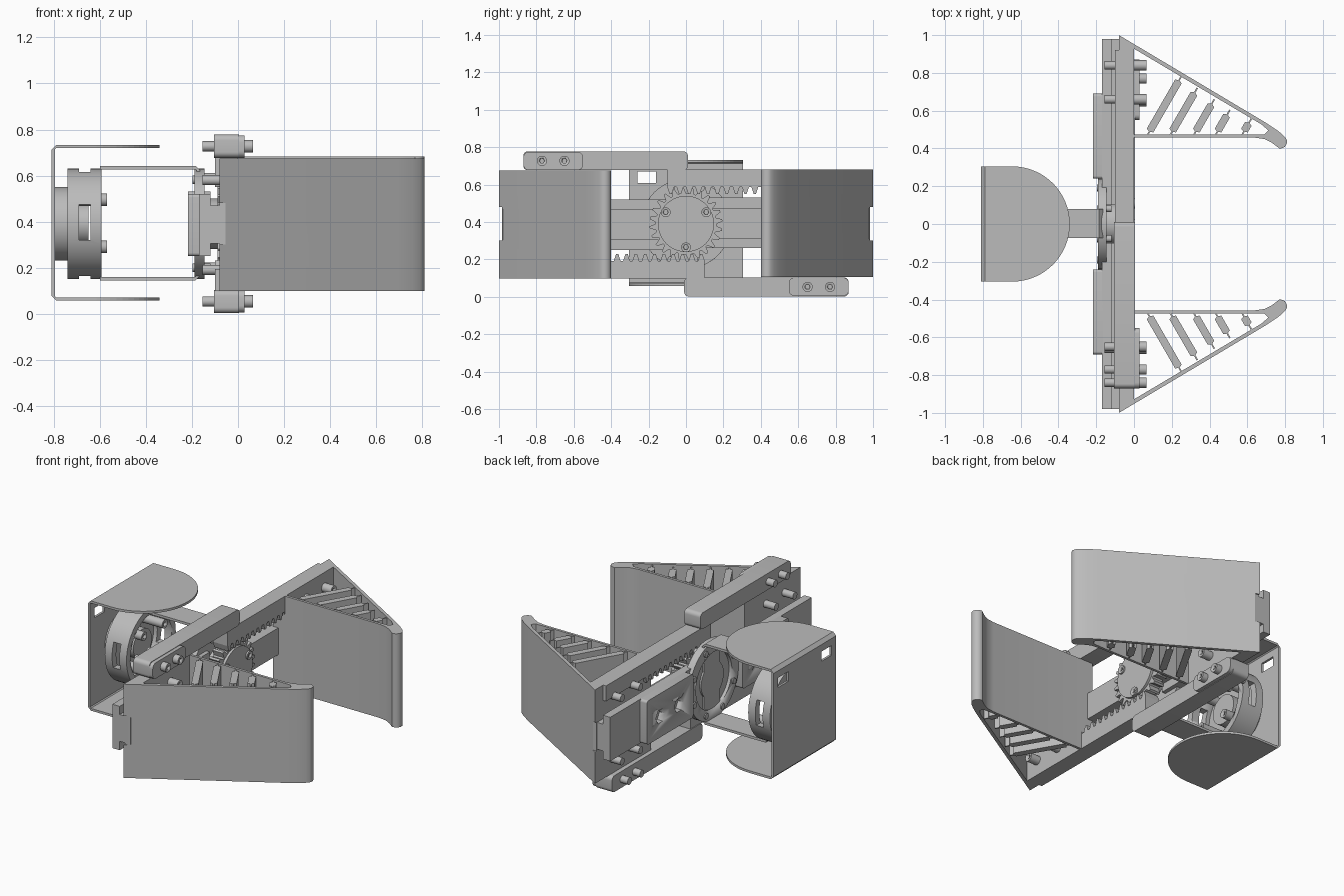
import bpy, bmesh, math
from mathutils import Matrix, Vector

cube = bpy.data.objects.get("Cube")
if cube:
    bpy.data.objects.remove(cube, do_unlink=True)

grey = bpy.data.materials.new("plain grey")
grey.use_nodes = True
grey.diffuse_color = (0.5, 0.5, 0.5, 1)
grey.node_tree.nodes["Principled BSDF"].inputs["Base Color"].default_value = (0.5, 0.5, 0.5, 1)

MID = 0.39  # height of the gear axis


def prism(name, pts, axis, lo, hi, smooth=True):
    """Extrude a 2D outline along x (pts = y,z), y (pts = x,z) or z (pts = x,y)."""
    place = {"x": lambda p: (lo, p[0], p[1]), "y": lambda p: (p[0], lo, p[1]),
             "z": lambda p: (p[0], p[1], lo)}[axis]
    bm = bmesh.new()
    face = bm.faces.new([bm.verts.new(place(p)) for p in pts])
    step = Vector([hi - lo if axis == a else 0 for a in "xyz"])
    new = bmesh.ops.extrude_face_region(bm, geom=[face])["geom"]
    bmesh.ops.translate(bm, verts=[v for v in new if isinstance(v, bmesh.types.BMVert)], vec=step)
    bmesh.ops.recalc_face_normals(bm, faces=bm.faces)
    mesh = bpy.data.meshes.new(name)
    bm.to_mesh(mesh)
    bm.free()
    mesh.materials.append(grey)
    ob = bpy.data.objects.new(name, mesh)
    bpy.context.collection.objects.link(ob)
    if smooth:
        activate(ob)
        bpy.ops.object.shade_smooth_by_angle(angle=math.radians(35))
    return ob


def activate(ob):
    bpy.ops.object.select_all(action="DESELECT")
    ob.select_set(True)
    bpy.context.view_layer.objects.active = ob


def box(name, x, y, z):
    return prism(name, rect(y, z), "x", x[0], x[1], False)


def rect(a, b, r=0):
    if not r:
        return [(a[0], b[0]), (a[1], b[0]), (a[1], b[1]), (a[0], b[1])]
    corners = [(a[1] - r, b[1] - r), (a[0] + r, b[1] - r), (a[0] + r, b[0] + r), (a[1] - r, b[0] + r)]
    return [p for i, c in enumerate(corners) for p in arc(c, r, i * 90, i * 90 + 90, 6)]


def arc(c, r, a0, a1, n):
    angles = [math.radians(a0 + (a1 - a0) * i / n) for i in range(n + 1)]
    return [(c[0] + r * math.cos(a), c[1] + r * math.sin(a)) for a in angles]


def disc(name, y, z, r, x0, x1, n=48):
    return prism(name, arc((y, z), r, 0, 360, n)[:-1], "x", x0, x1)


def cut(ob, *cutters):
    for c in cutters:
        mod = ob.modifiers.new("cut", "BOOLEAN")
        mod.operation, mod.solver, mod.object = "DIFFERENCE", "EXACT", c
        activate(ob)
        bpy.ops.object.modifier_apply(modifier=mod.name)
        bpy.data.objects.remove(c, do_unlink=True)
    return ob


def screw(name, y, z, x0, x1, r=0.027):
    ob = disc(name, y, z, r, x0, x1, 20)
    return cut(ob, disc("socket", y, z, r * 0.5, x1 - 0.02, x1 + 0.02, 6))


# ---- One jaw; the other is the same turned half round the gear axis ----
jaw = []

# Flexible finger: hollow wedge with a hooked tip
tip = arc((0.775, 0.435), 0.035, 30, -100, 8)
outline = [(-0.08, 1), (0.7, 0.535), (0.76, 0.495), (0.79, 0.47)] + tip + \
          [(0.73, 0.43), (0.69, 0.45), (0.64, 0.457), (-0.08, 0.457)]
finger = prism("finger", outline, "z", 0.105, 0.682)
hollow = [(0, 0.928), (0.68, 0.524), (0.71, 0.495), (0.69, 0.475), (0.64, 0.473), (0, 0.473)]
jaw.append(cut(finger, prism("hollow", hollow, "z", 0, 0.8, False),
               box("notch", (-0.1, -0.045), (0.985, 1.1), (0.3, 0.48))))

# Slanted ribs, each hung on thin flexures
for x, length in [(0.085, 0.3), (0.205, 0.225), (0.33, 0.155), (0.445, 0.09), (0.585, 0.04)]:
    d = Vector((0.5, 0.866))
    n = Vector((0.866, -0.5))
    a = Vector((x, 0.495))
    b = a + d * length
    for name, p, q, w in [("finger_rib", a, b, 0.02), ("rib_flexure", a - d * 0.03, b + d * 0.035, 0.004)]:
        c = n * w
        pts = [p - c, p - d * 0.008, p + c, q + c, q + d * 0.008, q - c]
        if w < 0.01:
            pts = [p - c, p + c, q + c, q - c]
        jaw.append(prism(name, pts, "z", 0.11, 0.677, False))

# Toothed rack along the top of this jaw
pitch = 0.05
teeth = []
y = -0.1
while y < 0.5:
    teeth += [(y, 0.587), (y + 0.012, 0.55), (y + 0.024, 0.55), (y + 0.036, 0.587)]
    y += pitch
rack = teeth + [(0.92, 0.587), (0.92, 0.682), (-0.1, 0.682)]
jaw.append(prism("rack", rack, "x", -0.1, 0, False))

# Guide bar along the bottom, with thicker mounting pad
jaw.append(prism("guide_bar", rect((-0.01, 0.87), (0.002, 0.103), 0.025), "x", -0.105, 0.005))
jaw.append(prism("guide_pad", rect((0.55, 0.87), (0.005, 0.103), 0.03), "x", 0, 0.028))

# Screws, front heads and rear ends
spots = [(0.65, 0.053), (0.77, 0.053), (0.66, 0.59), (0.84, 0.59), (0.66, 0.2), (0.84, 0.2)]
for y, z in spots:
    jaw.append(screw("jaw_screw", y, z, -0.02, 0.065))
    jaw.append(disc("screw_end", y, z, 0.022, -0.155, -0.07, 20))

# Rail, its flange and rear housing
jaw.append(box("rail_flange", (-0.17, -0.12), (0.1, 0.98), (0.26, 0.53)))
jaw.append(box("rail_ridge", (-0.13, -0.045), (0.1, 0.98), (0.31, 0.475)))
housing = prism("rail_housing", rect((0.24, 0.69), (0.26, 0.53), 0.015), "x", -0.218, -0.165)
jaw.append(cut(housing, *[disc("hex_hole", y, MID, 0.045, -0.3, -0.18, 6) for y in (0.38, 0.56)]))

turn = Matrix.Translation((0, 0, MID)) @ Matrix.Rotation(math.pi, 4, "X") @ Matrix.Translation((0, 0, -MID))
for ob in jaw:
    twin = ob.copy()
    ob.name, twin.name = "rear_" + ob.name, "front_" + ob.name
    twin.matrix_world = turn
    bpy.context.collection.objects.link(twin)

# ---- Drive gear ----
gear = []
count = 24
for i in range(count):
    for f, r in [(0, 0.163), (0.25, 0.195), (0.5, 0.195), (0.75, 0.163)]:
        a = 2 * math.pi * (i + f) / count
        gear.append((r * math.cos(a), MID + r * math.sin(a)))
prism("drive_gear", gear, "x", -0.09, -0.02, False)
disc("gear_cap", 0, MID, 0.15, -0.03, -0.005)
disc("gear_shaft", 0, MID, 0.11, -0.18, -0.05)
for a in (30, 150, 270):
    p = arc((0, MID), 0.125, a, a, 1)[0]
    screw("gear_screw", p[0], p[1], -0.03, 0.005, 0.026)

# ---- Ring mount and arms behind the gear ----
ring = disc("mount_ring", 0, MID, 0.24, -0.19, -0.145)
cut(ring, disc("recess", 0, MID, 0.175, -0.3, -0.17))
for i in range(8):
    p = arc((0, MID), 0.207, i * 45 + 22, 0, 1)[0]
    disc("ring_screw", p[0], p[1], 0.018, -0.197, -0.12, 16)


def bracket(name, x0, x1, z0, z1, t, y, back):
    """Flat strip bent into a U, open at x1, or at x0 when back is False."""
    s = 1 if back else -1
    xb, xo = (x0, x1) if back else (x1, x0)
    c = 0.02
    pts = [(xo, z0), (xb + s * c, z0), (xb, z0 + c), (xb, z1 - c), (xb + s * c, z1), (xo, z1),
           (xo, z1 - t), (xb + s * c, z1 - t), (xb + s * t, z1 - c), (xb + s * t, z0 + c),
           (xb + s * c, z0 + t), (xo, z0 + t)]
    return prism(name, pts, "y", y[0], y[1], False)


bracket("arm_bracket", -0.6, -0.165, 0.145, 0.642, 0.015, (-0.075, 0.08), False)

# ---- Motor: open drum with side windows, on a hub ----
drum = disc("motor_drum", 0, MID, 0.24, -0.74, -0.592, 64)
cut(drum, disc("bore", 0, MID, 0.2, -0.715, -0.5, 64),
    box("window", (-0.69, -0.64), (-0.5, 0.5), (0.32, 0.475)),
    box("window", (-0.69, -0.64), (-0.08, 0.08), (0, 0.8)))
disc("motor_hub", 0, MID, 0.16, -0.8, -0.73)
disc("motor_core", 0, MID, 0.09, -0.73, -0.65)
for y in (-0.1, 0.1):
    for z in (0.29, 0.495):
        screw("motor_screw", y, z, -0.72, -0.568, 0.027)

# ---- Rear cover: panel with round-ended top and bottom plates ----
cover = bracket("rear_cover", -0.81, -0.34, 0.057, 0.733, 0.014, (-0.305, 0.305), True)
side = arc((-0.645, 0), 0.305, -90, 90, 32)
outer = [(-0.645, -0.305)] + side[1:-1] + [(-0.645, 0.305), (-0.3, 0.305), (-0.2, 0.4), (-0.2, -0.4), (-0.3, -0.305)]
cut(cover, prism("round_off", outer, "z", -0.1, 0.9, False),
    *[box("slot", (-0.9, -0.7), (s * 0.21 - 0.05, s * 0.21 + 0.05), (0.61, 0.67)) for s in (-1, 1)])
